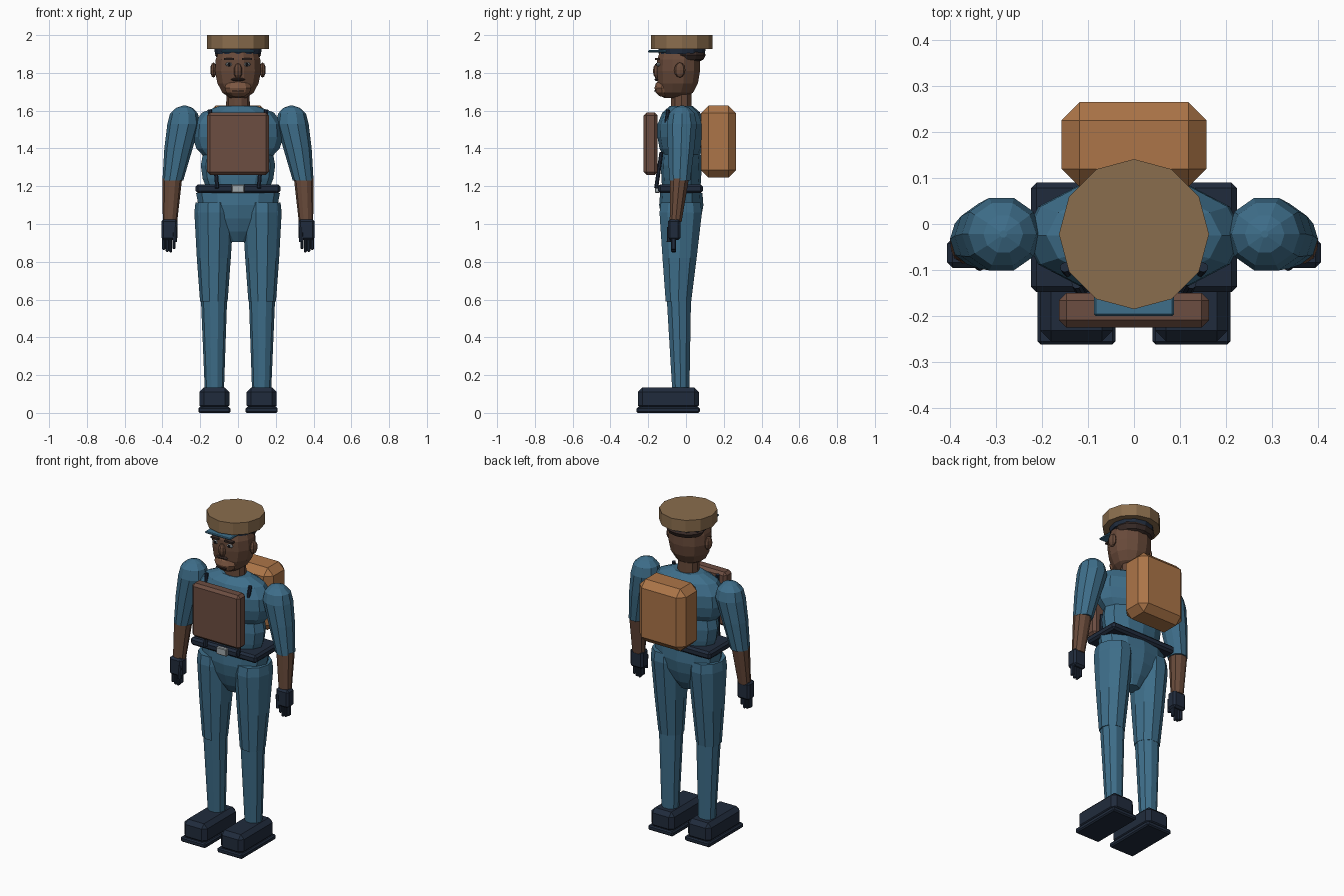
import bpy, bmesh, math
from mathutils import Vector

if "Cube" in bpy.data.objects:
    bpy.data.objects.remove(bpy.data.objects["Cube"])


def mat(name, r, g, b):
    lin = [((c / 255 + 0.055) / 1.055) ** 2.4 for c in (r, g, b)]
    m = bpy.data.materials.new(name)
    m.diffuse_color = (*lin, 1)
    m.use_nodes = True
    m.node_tree.nodes["Principled BSDF"].inputs["Base Color"].default_value = m.diffuse_color
    return m


BLUE = mat("blue cloth", 62, 110, 138)
NAVY = mat("navy leather", 32, 43, 60)
SKIN = mat("brown skin", 104, 74, 58)
MUZZLE = mat("light brown skin", 126, 88, 66)
LEATHER = mat("brown leather", 108, 77, 65)
TAN = mat("tan felt", 138, 109, 77)
ORANGE = mat("orange canvas", 172, 117, 72)
HAIR = mat("dark hair", 58, 44, 40)
METAL = mat("grey metal", 160, 168, 172)
BLACK = mat("black", 22, 22, 26)


def finish(name, bm, m):
    bmesh.ops.recalc_face_normals(bm, faces=bm.faces)
    me = bpy.data.meshes.new(name)
    bm.to_mesh(me)
    bm.free()
    me.materials.append(m)
    ob = bpy.data.objects.new(name, me)
    bpy.context.collection.objects.link(ob)
    return ob


def loft(name, rings, m, n=12, turn=0.0):
    """Skin horizontal elliptical rings given as (x, y, z, rx, ry)."""
    bm = bmesh.new()
    loops = []
    for x, y, z, rx, ry in rings:
        loops.append([bm.verts.new((x + rx * math.cos(turn + 2 * math.pi * i / n),
                                    y + ry * math.sin(turn + 2 * math.pi * i / n), z))
                      for i in range(n)])
    for a, b in zip(loops, loops[1:]):
        for i in range(n):
            j = (i + 1) % n
            bm.faces.new((a[i], a[j], b[j], b[i]))
    bm.faces.new(loops[0][::-1])
    bm.faces.new(loops[-1])
    return finish(name, bm, m)


def box(name, lo, hi, m, bevel=0.0):
    """Box between two corners with chamfered edges."""
    bm = bmesh.new()
    bmesh.ops.create_cube(bm, size=1)
    for v in bm.verts:
        v.co = Vector([(l + h) / 2 + c * abs(h - l) for l, h, c in zip(lo, hi, v.co)])
    if bevel:
        bmesh.ops.bevel(bm, geom=bm.edges[:], offset=bevel, segments=1,
                        affect='EDGES', profile=0.5)
    return finish(name, bm, m)


def ball(name, c, r, m, u=10, v=6):
    bm = bmesh.new()
    bmesh.ops.create_uvsphere(bm, u_segments=u, v_segments=v, radius=1)
    for p in bm.verts:
        p.co = Vector([c[i] + p.co[i] * r[i] for i in range(3)])
    return finish(name, bm, m)


def rod(name, a, b, r, m, n=8):
    a, b = Vector(a), Vector(b)
    bm = bmesh.new()
    bmesh.ops.create_cone(bm, cap_ends=True, segments=n, radius1=r, radius2=r,
                          depth=(b - a).length)
    q = (b - a).to_track_quat('Z', 'Y')
    for p in bm.verts:
        p.co = q @ p.co + (a + b) / 2
    return finish(name, bm, m)


# Torso: waist and chest, pelvis
Y = -0.025
loft("waist", [(0, Y, 1.17, .16, .10), (0, Y, 1.24, .187, .105), (0, Y, 1.31, .197, .108),
               (0, Y, 1.40, .18, .10)], BLUE)
loft("chest", [(0, Y, 1.345, .17, .09), (0, Y, 1.40, .22, .115), (0, Y, 1.46, .24, .126),
               (0, Y, 1.53, .235, .125), (0, Y, 1.59, .19, .10), (0, Y, 1.625, .10, .06)], BLUE)
loft("pelvis", [(0, Y, .905, .045, .045), (0, Y, .96, .09, .08), (0, Y, 1.03, .16, .105),
                (0, Y, 1.10, .21, .117), (0, Y, 1.165, .222, .112)], BLUE)

# Belt, buckle, chest case and backpack
box("belt", (-.224, -.148, 1.163), (.224, .09, 1.21), NAVY, .012)
box("buckle", (-.034, -.165, 1.165), (.034, -.14, 1.209), METAL, .004)
box("chest_case", (-.163, -.225, 1.26), (.163, -.15, 1.59), LEATHER, .016)
box("backpack", (-.158, .08, 1.245), (.158, .265, 1.627), ORANGE, .04)

# Neck and head
loft("neck", [(0, Y, 1.58, .064, .058), (0, Y, 1.73, .06, .056)], SKIN, 10)
loft("head", [(0, -.06, 1.668, .045, .06), (0, -.05, 1.695, .085, .09),
              (0, -.043, 1.745, .113, .11), (0, -.04, 1.81, .126, .118),
              (0, -.04, 1.87, .122, .117), (0, -.035, 1.93, .10, .10)], SKIN, 12, math.pi / 12)
ball("mouth_area", (0, -.112, 1.72), (.074, .055, .05), MUZZLE)
box("mouth", (-.032, -.17, 1.702), (.032, -.158, 1.708), HAIR)
ball("nose", (0, -.15, 1.81), (.024, .025, .042), SKIN, 8, 6)
ball("moustache", (0, -.153, 1.765), (.04, .014, .009), HAIR, 8, 4)
ball("hair", (0, .005, 1.895), (.122, .1, .05), HAIR, 12, 6)

# Cap: band, crown and visor
loft("cap_band", [(0, -.022, 1.90, .122, .122), (0, -.022, 1.935, .126, .126)], NAVY)
loft("cap_crown", [(0, -.022, 1.927, .163, .163), (0, -.022, 2.0, .163, .163)], TAN)
box("visor", (-.087, -.2, 1.908), (.087, -.08, 1.92), BLUE, .004)

for s, side in ((1, "left"), (-1, "right")):
    # Face details
    ball(side + "_ear", (s * .13, -.033, 1.815), (.017, .03, .04), SKIN, 8, 6)
    ball(side + "_eye", (s * .047, -.146, 1.845), (.02, .012, .011), METAL, 8, 4)
    ball(side + "_pupil", (s * .047, -.154, 1.845), (.009, .007, .009), BLACK, 8, 4)
    box(side + "_brow", (s * .047 - .027, -.163, 1.868), (s * .047 + .027, -.14, 1.878), HAIR)

    # Strap running from shoulder to belt
    rod(side + "_strap_top", (s * .15, -.094, 1.605), (s * .14, -.11, 1.5), .011, NAVY)
    rod(side + "_strap", (s * .125, -.13, 1.38), (s * .11, -.158, 1.19), .011, NAVY)

    # Arm: sleeve with rounded shoulder, bare forearm
    loft(side + "_sleeve", [(s * .345, -.033, 1.23, .055, .058), (s * .315, -.026, 1.40, .075, .074),
                            (s * .288, -.022, 1.53, .086, .083), (s * .286, -.022, 1.585, .074, .071),
                            (s * .284, -.022, 1.615, .043, .042), (s * .284, -.022, 1.627, .008, .008)],
         BLUE, 10)
    loft(side + "_forearm", [(s * .36, -.055, 1.01, .038, .033), (s * .348, -.034, 1.24, .052, .052)],
         SKIN, 10)

    # Gloved hand: palm, fingers and thumb
    box(side + "_palm", (s * .363 - .043, -.096, .915), (s * .363 + .043, -.03, 1.025), NAVY, .012)
    for i in range(4):
        x = s * (.339 + .018 * i)
        box(f"{side}_finger_{i + 1}", (x - .0085, -.079, (.868, .85, .852, .862)[i]),
            (x + .0085, -.052, .93), NAVY, .005)
    rod(side + "_thumb", (s * .333, -.088, .985), (s * .335, -.09, .905), .012, NAVY)

    # Leg: thigh and shin
    loft(side + "_thigh", [(s * .128, -.04, .59, .073, .071), (s * .128, -.034, .82, .09, .095),
                           (s * .127, -.028, 1.06, .104, .118), (s * .127, -.028, 1.115, .098, .11)],
         BLUE, 10)
    loft(side + "_shin", [(s * .125, -.027, .10, .05, .047), (s * .127, -.038, .62, .07, .068)],
         BLUE, 10)

    # Boot: upper and sole
    box(side + "_boot", (s * .125 - .079, -.255, .015), (s * .125 + .079, .068, .135), NAVY, .024)
    box(side + "_sole", (s * .125 - .085, -.262, 0), (s * .125 + .085, .073, .03), NAVY, .007)
